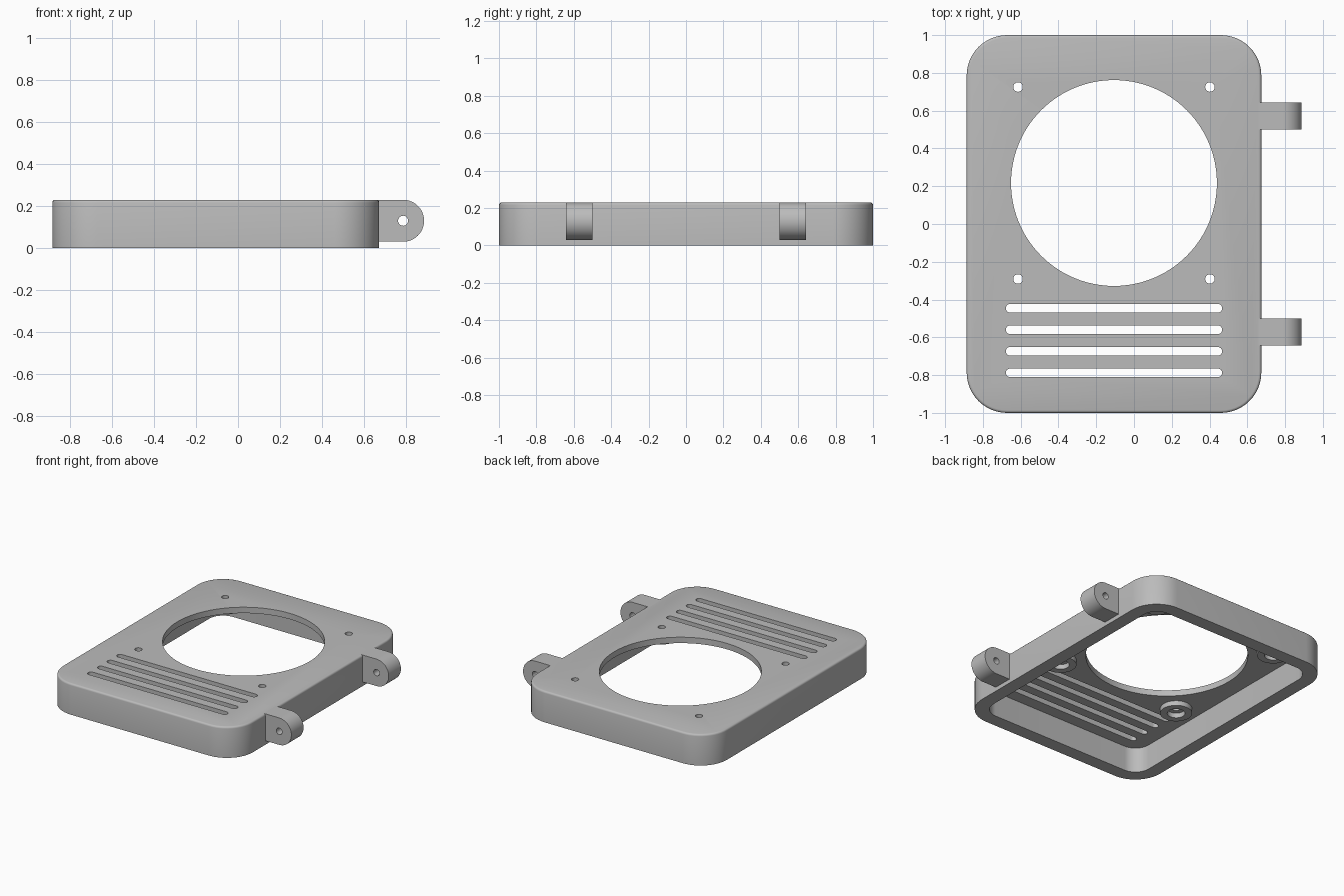
import bpy, bmesh, math
from mathutils import Matrix

if "Cube" in bpy.data.objects:
    bpy.data.objects.remove(bpy.data.objects["Cube"], do_unlink=True)

grey = bpy.data.materials.new("Matte grey")
grey.use_nodes = True
GREY = (0.5, 0.5, 0.5, 1)
grey.diffuse_color = GREY
grey.node_tree.nodes["Principled BSDF"].inputs["Base Color"].default_value = GREY

LEFT, RIGHT, HEIGHT = -0.886, 0.674, 0.23
MID = (LEFT + RIGHT) / 2
WIDTH = RIGHT - LEFT
PLATE_Z = 0.186
WALL = 0.1


def rounded(cx, cy, w, d, r, steps=12):
    """Outline of a rounded rectangle, counter-clockwise."""
    pts = []
    for k, (sx, sy) in enumerate([(1, 1), (-1, 1), (-1, -1), (1, -1)]):
        for i in range(steps + 1):
            a = math.pi / 2 * (k + i / steps)
            pts.append((cx + sx * (w / 2 - r) + r * math.cos(a),
                        cy + sy * (d / 2 - r) + r * math.sin(a)))
    return pts


def circle(cx, cy, r, n=32):
    return [(cx + r * math.cos(math.tau * i / n), cy + r * math.sin(math.tau * i / n))
            for i in range(n)]


def prism(name, outline, z0, z1, matrix=None, bevel=0):
    """Extrude an outline from z0 to z1, optionally rounding its top edge."""
    bm = bmesh.new()
    bottom = bm.faces.new([bm.verts.new((x, y, z0)) for x, y in outline])
    out = bmesh.ops.extrude_face_region(bm, geom=[bottom])["geom"]
    bmesh.ops.translate(bm, vec=(0, 0, z1 - z0),
                        verts=[v for v in out if isinstance(v, bmesh.types.BMVert)])
    bmesh.ops.remove_doubles(bm, verts=bm.verts, dist=1e-5)
    if bevel:
        top = [e for e in bm.edges if all(abs(v.co.z - z1) < 1e-5 for v in e.verts)]
        bmesh.ops.bevel(bm, geom=top, offset=bevel, segments=3, profile=0.5, affect='EDGES')
    if matrix:
        bm.transform(matrix)
    bmesh.ops.recalc_face_normals(bm, faces=bm.faces)
    mesh = bpy.data.meshes.new(name)
    bm.to_mesh(mesh)
    bm.free()
    mesh.materials.append(grey)
    obj = bpy.data.objects.new(name, mesh)
    bpy.context.collection.objects.link(obj)
    return obj


def select(obj):
    bpy.ops.object.select_all(action='DESELECT')
    obj.select_set(True)
    bpy.context.view_layer.objects.active = obj


def cut(obj, cutter):
    """Subtract the cutter and discard it."""
    mod = obj.modifiers.new("Cut", 'BOOLEAN')
    mod.operation, mod.solver, mod.object = 'DIFFERENCE', 'EXACT', cutter
    select(obj)
    bpy.ops.object.modifier_apply(modifier=mod.name)
    bpy.data.objects.remove(cutter, do_unlink=True)


def smooth(obj):
    select(obj)
    bpy.ops.object.shade_smooth_by_angle(angle=math.radians(35))


# Hollow tray, open underneath
body = prism("cover_body", rounded(MID, 0, WIDTH, 2, 0.214), 0, HEIGHT, bevel=0.014)
cut(body, prism("cavity", rounded(MID, 0, WIDTH - 2 * WALL, 2 - 2 * WALL, 0.214 - WALL),
                -0.1, PLATE_Z))

# Large round opening
FAN_Y = 0.217
cut(body, prism("opening", circle(MID, FAN_Y, 0.545, 96), 0.1, 0.4))

# Four ventilation slots
for i in range(4):
    cut(body, prism("slot", rounded(MID, -0.446 - 0.114 * i, 1.145, 0.046, 0.0229, 6), 0.1, 0.4))

# Screw holes with ring bosses on the underside
for sx, side in ((-1, "right"), (1, "left")):
    for sy, end in ((-1, "front"), (1, "back")):
        x, y = MID + sx * 0.508, FAN_Y + sy * 0.508
        cut(body, prism("screw_hole", circle(x, y, 0.025), 0.1, 0.4))
        boss = prism(f"screw_boss_{end}_{side}", circle(x, y, 0.108), 0.15, PLATE_Z + 0.002)
        cut(boss, prism("pocket", circle(x, y, 0.06), 0.1, 0.4))
        smooth(boss)

# Small hole through the wall opposite the hinges
cut(body, prism("side_hole", circle(0, 0, 0.02, 24), -0.05, WALL + 0.05,
                Matrix.Translation((LEFT, 0, 0.115)) @ Matrix.Rotation(math.pi / 2, 4, 'Y')))
smooth(body)

# Hinge lugs: rounded tabs with a pin hole, extruded along y
PIN_X, PIN_Z, LUG_R = 0.788, 0.13, 0.1
tab = [(RIGHT - 0.02, PIN_Z - LUG_R)]
tab += [(PIN_X + LUG_R * math.cos(a), PIN_Z + LUG_R * math.sin(a))
        for a in (math.pi * (i / 24 - 0.5) for i in range(25))]
tab.append((RIGHT - 0.02, PIN_Z + LUG_R))
for y, end in ((-0.571, "front"), (0.571, "back")):
    stand = Matrix.Translation((0, y, 0)) @ Matrix.Rotation(math.pi / 2, 4, 'X')
    lug = prism(f"hinge_lug_{end}", tab, -0.0715, 0.0715, stand)
    cut(lug, prism("pin_hole", circle(PIN_X, PIN_Z, 0.024, 24), -0.2, 0.2, stand))
    smooth(lug)
